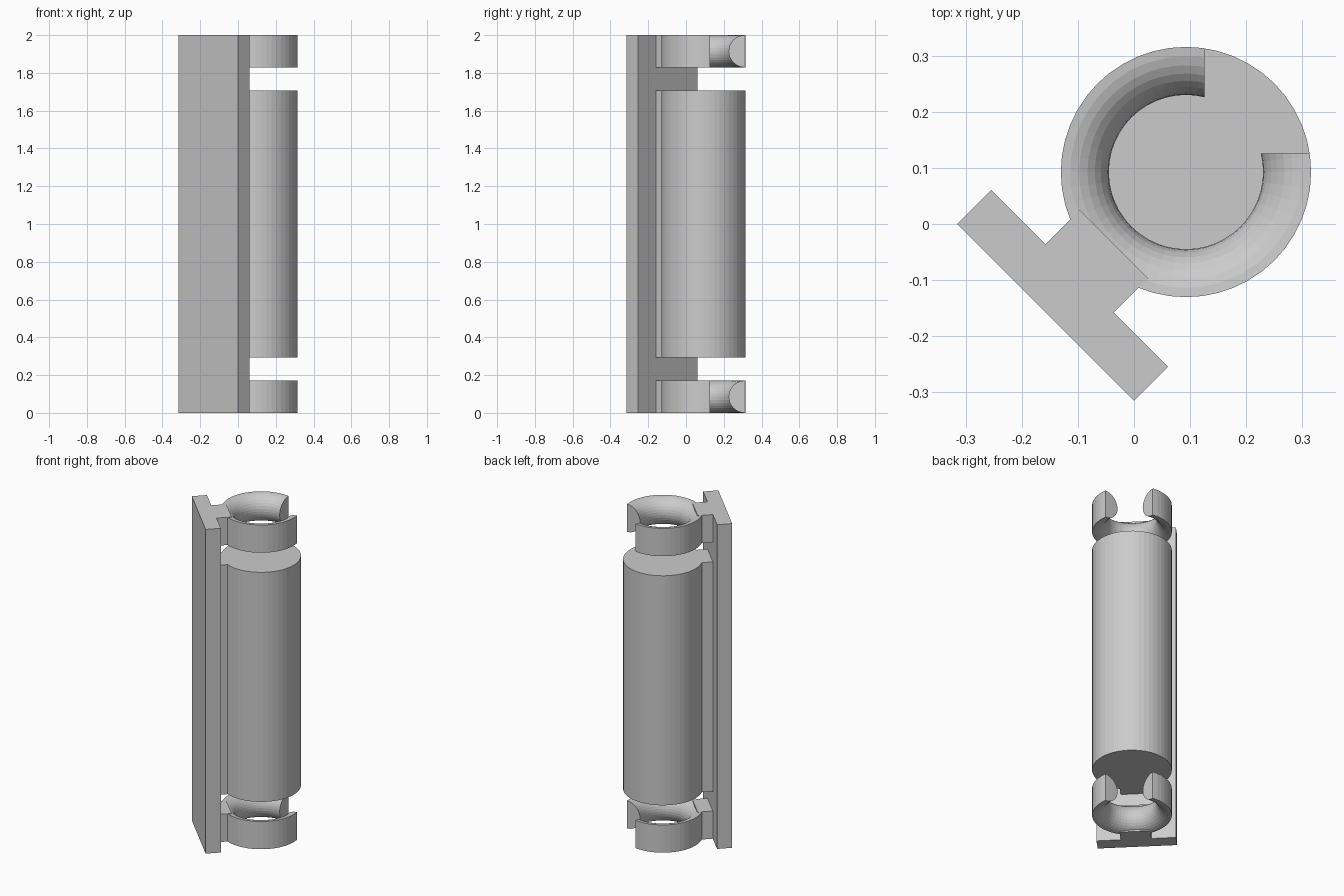
import bpy, bmesh, math

if "Cube" in bpy.data.objects:
    bpy.data.objects.remove(bpy.data.objects["Cube"])

R = 0.223          # barrel and ring outer radius
CU = 0.131         # barrel centre along the local x axis
BACK, FACE = -0.223, -0.137   # back plate thickness range
WEB = 0.086        # half width of the web
RING_H = 0.171     # ring height
GAP = 0.121        # gap between ring and barrel
SEG = 48


def make(name, bm):
    bmesh.ops.recalc_face_normals(bm, faces=bm.faces)
    me = bpy.data.meshes.new(name)
    bm.to_mesh(me)
    bm.free()
    ob = bpy.data.objects.new(name, me)
    bpy.context.collection.objects.link(ob)
    ob.rotation_euler.z = math.radians(45)
    return ob


def prism(name, outline, z0, z1):
    bm = bmesh.new()
    f = bm.faces.new([bm.verts.new((x, y, z0)) for x, y in outline])
    g = bmesh.ops.extrude_face_region(bm, geom=[f])
    for v in g["geom"]:
        if isinstance(v, bmesh.types.BMVert):
            v.co.z = z1
    return make(name, bm)


def rect(x0, x1, h):
    return [(x0, -h), (x1, -h), (x1, h), (x0, h)]


def boolean(ob, other, op):
    bpy.context.view_layer.update()
    m = ob.modifiers.new(op.lower(), 'BOOLEAN')
    m.operation, m.object, m.solver = op, other, 'EXACT'
    bpy.context.view_layer.objects.active = ob
    bpy.ops.object.modifier_apply(modifier=m.name)
    bpy.data.objects.remove(other, do_unlink=True)


def ring(name, z0):
    # D-shaped section (flat outside, round inside) revolved about the barrel axis
    bm = bmesh.new()
    n, h = 16, RING_H / 2
    loops = []
    for i in range(SEG):
        a = 2 * math.pi * i / SEG
        loop = []
        for k in range(n + 1):
            t = math.pi * k / n
            r = R - h * math.sin(t)
            loop.append(bm.verts.new((CU + r * math.cos(a), r * math.sin(a),
                                      z0 + h - h * math.cos(t))))
        loops.append(loop)
    for i in range(SEG):
        p, q = loops[i], loops[(i + 1) % SEG]
        for k in range(n + 1):
            j = (k + 1) % (n + 1)
            bm.faces.new((p[k], q[k], q[j], p[j]))
    ob = make(name, bm)
    # open quadrant of the clip
    c = 0.178
    cutter = prism("cutter", [(c, 0), (c + .5, -.5), (c + 1, 0), (c + .5, .5)],
                   z0 - 0.1, z0 + RING_H + 0.1)
    cutter.hide_render = True
    boolean(ob, cutter, 'DIFFERENCE')
    # web block joining the ring to the plate
    web = prism("web", rect(FACE, -0.051, WEB), z0, z0 + RING_H)
    boolean(ob, web, 'UNION')
    return ob


# back plate
prism("back_plate", rect(BACK, FACE, R), 0, 2)

# solid barrel with its web as one keyhole outline
limit = math.pi - math.asin(WEB / R)
angles = [-limit] + [2 * math.pi * i / SEG for i in range(-SEG // 2, SEG // 2)
                     if abs(2 * math.pi * i / SEG) < limit - 0.01] + [limit]
keyhole = [(CU + R * math.cos(a), R * math.sin(a)) for a in angles]
keyhole += [(FACE, WEB), (FACE, -WEB)]
prism("barrel", keyhole, RING_H + GAP, 2 - RING_H - GAP)

# open clip rings at both ends
ring("lower_ring", 0)
ring("upper_ring", 2 - RING_H)
